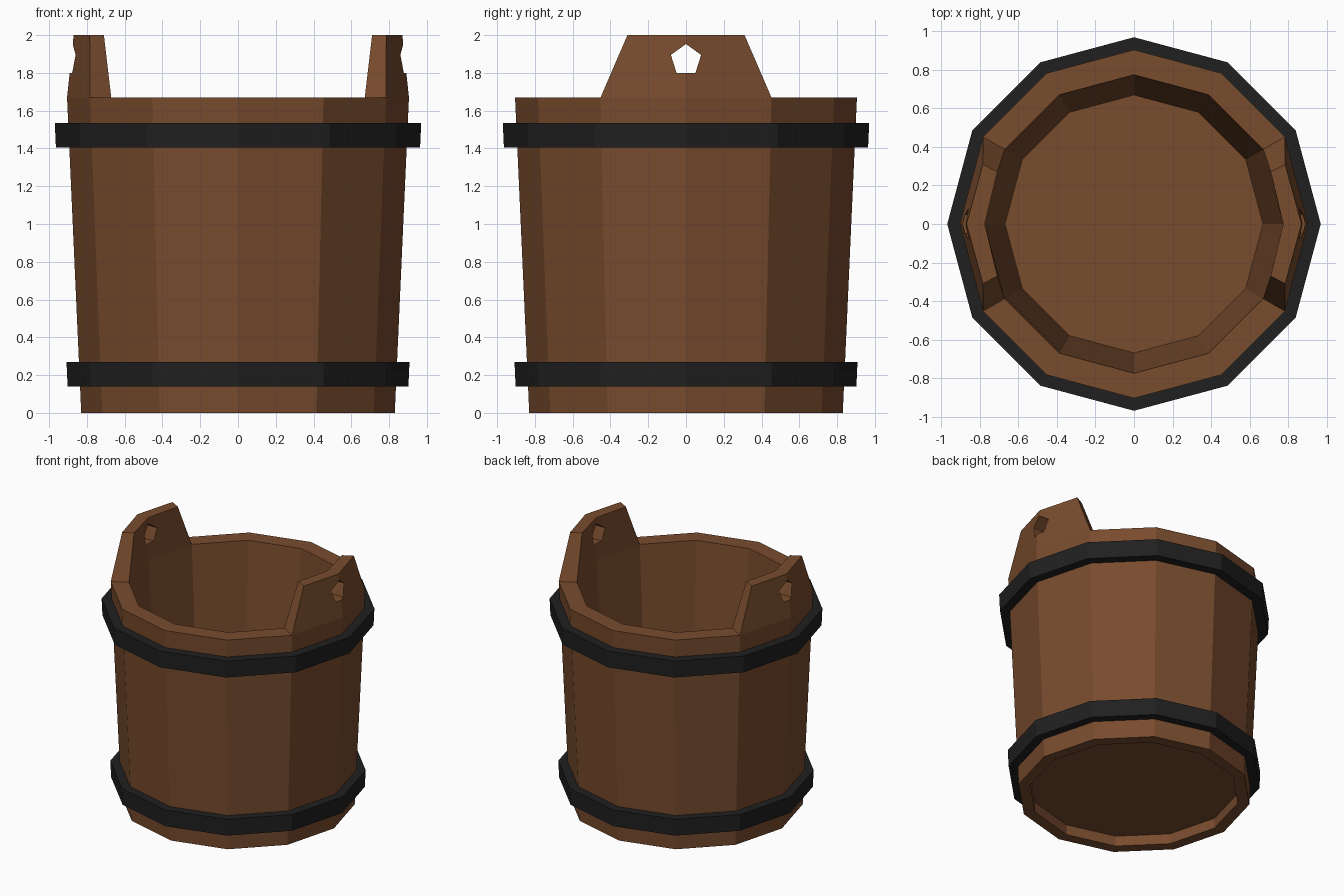
import bpy, bmesh
from math import cos, sin, pi

if "Cube" in bpy.data.objects:
    bpy.data.objects.remove(bpy.data.objects["Cube"])

SIDES = 12


def material(name, rgb):
    m = bpy.data.materials.new(name)
    m.diffuse_color = (*rgb, 1)
    m.use_nodes = True
    m.node_tree.nodes["Principled BSDF"].inputs["Base Color"].default_value = m.diffuse_color
    return m


def finish(name, bm, mat=None):
    bmesh.ops.recalc_face_normals(bm, faces=bm.faces[:])
    me = bpy.data.meshes.new(name)
    bm.to_mesh(me)
    bm.free()
    ob = bpy.data.objects.new(name, me)
    bpy.context.collection.objects.link(ob)
    if mat:
        me.materials.append(mat)
    return ob


def lathe(profile, closed):
    """Twelve-sided revolve of (radius, z) points; open profiles get end caps."""
    bm = bmesh.new()
    rings = [[bm.verts.new((r * cos(2 * pi * i / SIDES), r * sin(2 * pi * i / SIDES), z))
              for i in range(SIDES)] for r, z in profile]
    pairs = list(zip(rings, rings[1:]))
    if closed:
        pairs.append((rings[-1], rings[0]))
    else:
        bm.faces.new(rings[0])
        bm.faces.new(rings[-1])
    for a, b in pairs:
        for i in range(SIDES):
            j = (i + 1) % SIDES
            bm.faces.new((a[i], a[j], b[j], b[i]))
    bmesh.ops.recalc_face_normals(bm, faces=bm.faces[:])
    return bm


wood = material("wood", (0.19, 0.072, 0.027))
iron = material("iron", (0.0144, 0.0144, 0.0144))

# Bucket: recessed underside, outer wall, rim, inner wall, floor
RIM = 1.67
bm = lathe([(0.745, 0.08), (0.745, 0), (0.83, 0), (0.905, RIM),
            (0.775, RIM), (0.67, 0.16)], closed=False)

# Handle lugs: raise the two rim faces on each side into a tapered tab
for side in (-1, 1):
    faces = [f for f in bm.faces
             if all(abs(v.co.z - RIM) < 1e-4 for v in f.verts)
             and f.calc_center_median().x * side > 0.7]
    new = bmesh.ops.extrude_face_region(bm, geom=faces)["geom"]
    old = [f for f in faces if f.is_valid]
    if old:
        bmesh.ops.delete(bm, geom=old, context='FACES_ONLY')
    for v in (g for g in new if isinstance(g, bmesh.types.BMVert)):
        outer = v.co.xy.length > 0.84
        if abs(v.co.y) < 0.01:
            x, y = (0.87 if outer else 0.775), 0
        else:
            x, y = (0.785, 0.31) if outer else (0.71, 0.27)
        v.co = (x * side, y if v.co.y > 0 else -y, 2.0)
bucket = finish("bucket", bm, wood)

# Pentagonal rope holes, one cutter through both lugs
bm = bmesh.new()
hole = [(0, 1.953), (-0.08, 1.895), (-0.05, 1.8), (0.05, 1.8), (0.08, 1.895)]
ends = [[bm.verts.new((x, y, z)) for y, z in hole] for x in (-1.2, 1.2)]
for e in ends:
    bm.faces.new(e)
for i in range(5):
    j = (i + 1) % 5
    bm.faces.new((ends[0][i], ends[0][j], ends[1][j], ends[1][i]))
cutter = finish("hole_cutter", bm)
cutter.hide_render = True
mod = bucket.modifiers.new("holes", 'BOOLEAN')
mod.operation = 'DIFFERENCE'
mod.solver = 'EXACT'
mod.object = cutter
bpy.context.view_layer.objects.active = bucket
bpy.ops.object.modifier_apply(modifier=mod.name)
bpy.data.objects.remove(cutter)

# Iron hoops
for name, z0, z1, r0, r1 in (("lower_hoop", 0.14, 0.27, 0.902, 0.908),
                             ("upper_hoop", 1.405, 1.535, 0.964, 0.97)):
    finish(name, lathe([(r0, z0), (r1, z1), (r1 - 0.08, z1), (r0 - 0.08, z0)],
                       closed=True), iron)
